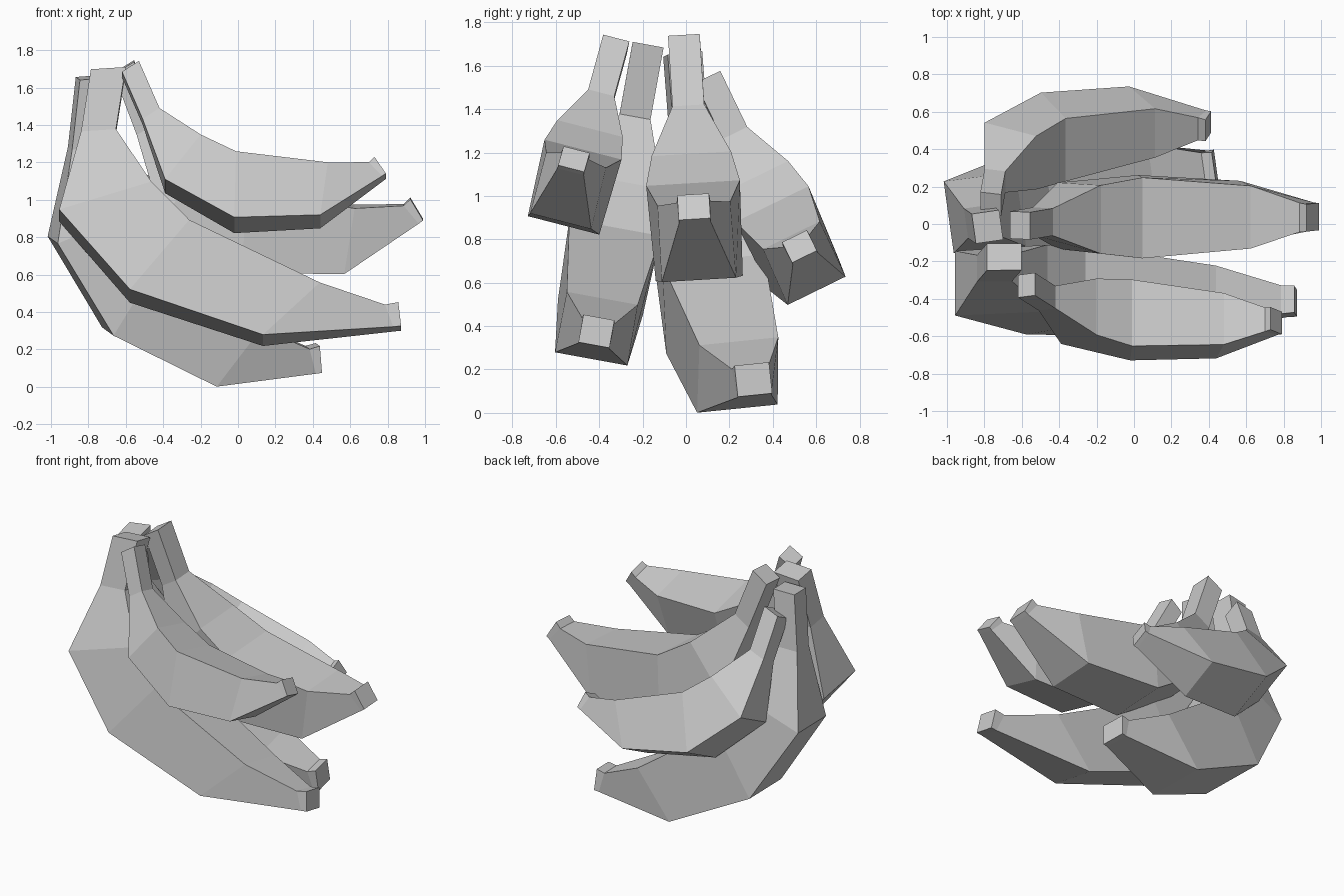
import bpy
import bmesh
from mathutils import Vector

cube = bpy.data.objects.get("Cube")
if cube:
    bpy.data.objects.remove(cube, do_unlink=True)

# One plain colour for the whole bunch
grey = bpy.data.materials.new("plain_grey")
grey.use_nodes = True
colour = (0.6, 0.6, 0.6, 1.0)
grey.diffuse_color = colour
shader = next(n for n in grey.node_tree.nodes if n.type == "BSDF_PRINCIPLED")
shader.inputs["Base Color"].default_value = colour

# Fruit profile from stem to tip:
# (inner edge along, up, half width), (outer edge along, up, half width)
PROFILE = [
    ((-0.53, 0.75, 0.062), (-0.62, 0.69, 0.062)),   # stem end
    ((-0.42, 0.49, 0.062), (-0.51, 0.43, 0.062)),   # stem base
    ((-0.20, 0.32, 0.155), (-0.39, 0.075, 0.15)),   # shoulder
    ((-0.01, 0.22, 0.183), (-0.02, -0.14, 0.17)),   # belly
    ((0.48, 0.17, 0.142), (0.44, -0.12, 0.145)),    # lower belly
    ((0.70, 0.19, 0.066), (0.77, 0.115, 0.062)),    # tip base
    ((0.73, 0.22, 0.062), (0.79, 0.13, 0.062)),     # tip end
]


def make_banana(name, origin, along, side, up):
    """Skin the square-sectioned profile along the given axes."""
    origin, along, side, up = map(Vector, (origin, along, side, up))

    def place(u, v, w):
        return origin + along * u + up * v + side * w

    bm = bmesh.new()
    rings = []
    for (tu, tv, tw), (bu, bv, bw) in PROFILE:
        corners = [place(tu, tv, -tw), place(tu, tv, tw),
                   place(bu, bv, bw), place(bu, bv, -bw)]
        rings.append([bm.verts.new(c) for c in corners])

    for ring, following in zip(rings, rings[1:]):
        for i in range(4):
            j = (i + 1) % 4
            bm.faces.new((ring[i], ring[j], following[j], following[i]))
    bm.faces.new(rings[0])
    bm.faces.new(rings[-1])
    bmesh.ops.recalc_face_normals(bm, faces=bm.faces)

    mesh = bpy.data.meshes.new(name)
    bm.to_mesh(mesh)
    bm.free()
    mesh.materials.append(grey)
    obj = bpy.data.objects.new(name, mesh)
    bpy.context.collection.objects.link(obj)
    return obj


# Five fruits fanned out from the shared stem area
make_banana("banana_front_upper",
            origin=(0, -0.53, 1), along=(1, -0.04, 0),
            side=(0, 0.97, -0.25), up=(0, 0.25, 0.97))
make_banana("banana_front_lower",
            origin=(-0.43, -0.37, 0.62), along=(1.51, -0.1, -0.56),
            side=(0, 1.15, -0.21), up=(0.84, 0.19, 1.04))
make_banana("banana_middle",
            origin=(0.05, 0.05, 0.79), along=(1.185, 0, -0.07),
            side=(0, 1.18, 0.07), up=(0.03, -0.08, 1.22))
make_banana("banana_back_lower",
            origin=(-0.58, 0.13, 0.445), along=(1.18, 0.24, -0.65),
            side=(-0.18, 1.28, 0.13), up=(0.66, -0.01, 1.16))
make_banana("banana_back_upper",
            origin=(-0.43, 0.49, 0.76), along=(1.01, 0.14, -0.2),
            side=(0, 0.92, 0.45), up=(0.34, -0.42, 0.91))
